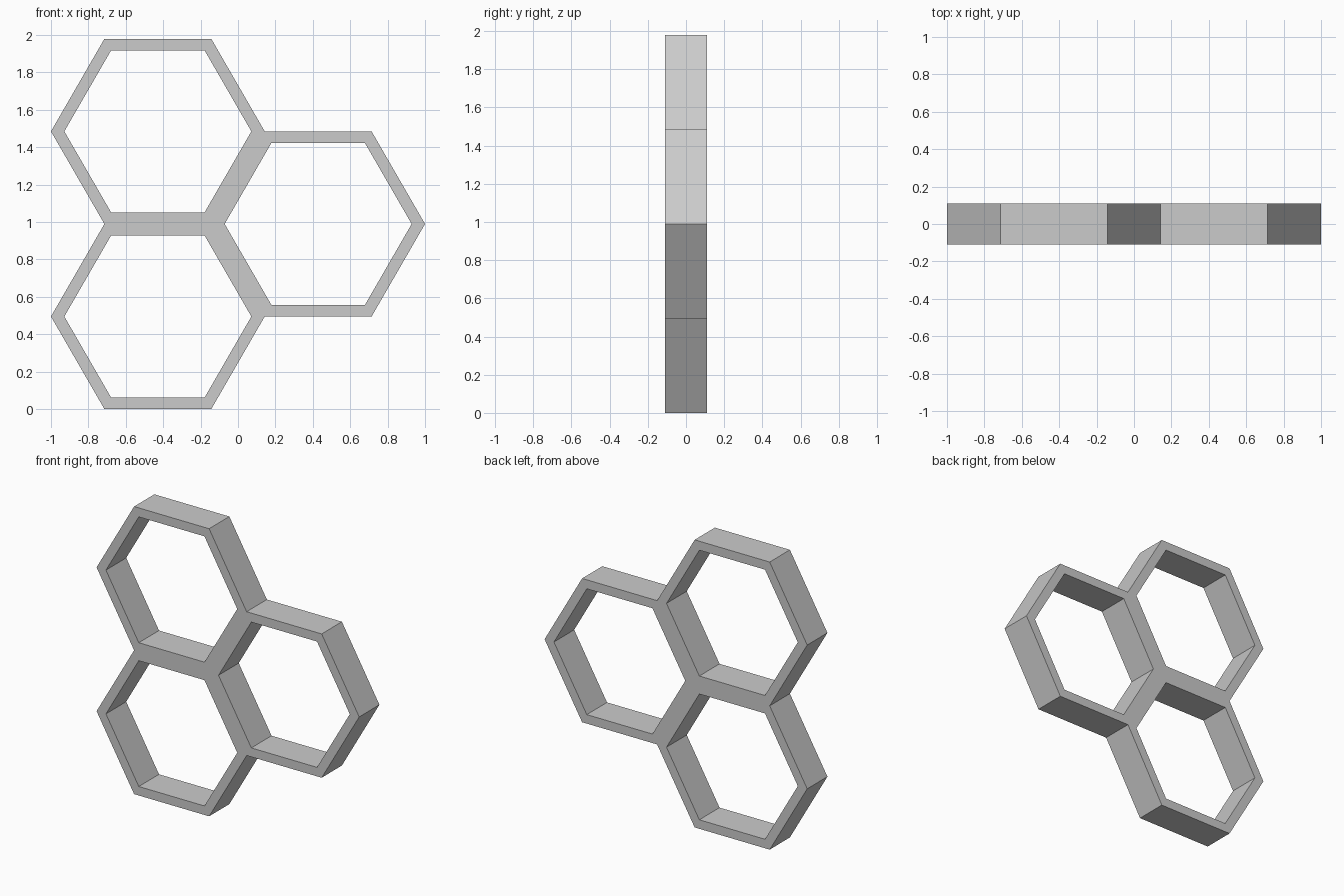
import bpy, bmesh
from math import sin, cos, pi, sqrt

if "Cube" in bpy.data.objects:
    bpy.data.objects.remove(bpy.data.objects["Cube"])

R = 2 / 3.5            # outer hexagon radius
R_IN = R * 0.875       # radius of each opening
H = R * sqrt(3) / 2    # half height of one cell
DEPTH = 0.22

bm = bmesh.new()


def ring(cx, cz):
    """Flat hexagonal ring of six quads on the front plane."""
    def corners(r):
        return [bm.verts.new((cx + r * cos(i * pi / 3), -DEPTH / 2, cz + r * sin(i * pi / 3)))
                for i in range(6)]
    outer, inner = corners(R), corners(R_IN)
    for i in range(6):
        j = (i + 1) % 6
        bm.faces.new((outer[i], outer[j], inner[j], inner[i]))


# Three touching cells: two stacked on the left, one on the right
for cx, cz in ((R - 1, H), (R - 1, 3 * H), (1 - R, 2 * H)):
    ring(cx, cz)
bmesh.ops.remove_doubles(bm, verts=bm.verts, dist=1e-4)

# Give the joined rings their depth
front = bm.faces[:]
ext = bmesh.ops.extrude_face_region(bm, geom=front, use_keep_orig=True)
back = [g for g in ext["geom"] if isinstance(g, bmesh.types.BMVert)]
bmesh.ops.translate(bm, verts=back, vec=(0, DEPTH, 0))
bmesh.ops.recalc_face_normals(bm, faces=bm.faces)

mesh = bpy.data.meshes.new("honeycomb_shelf")
bm.to_mesh(mesh)
bm.free()
shelf = bpy.data.objects.new("honeycomb_shelf", mesh)
bpy.context.collection.objects.link(shelf)
